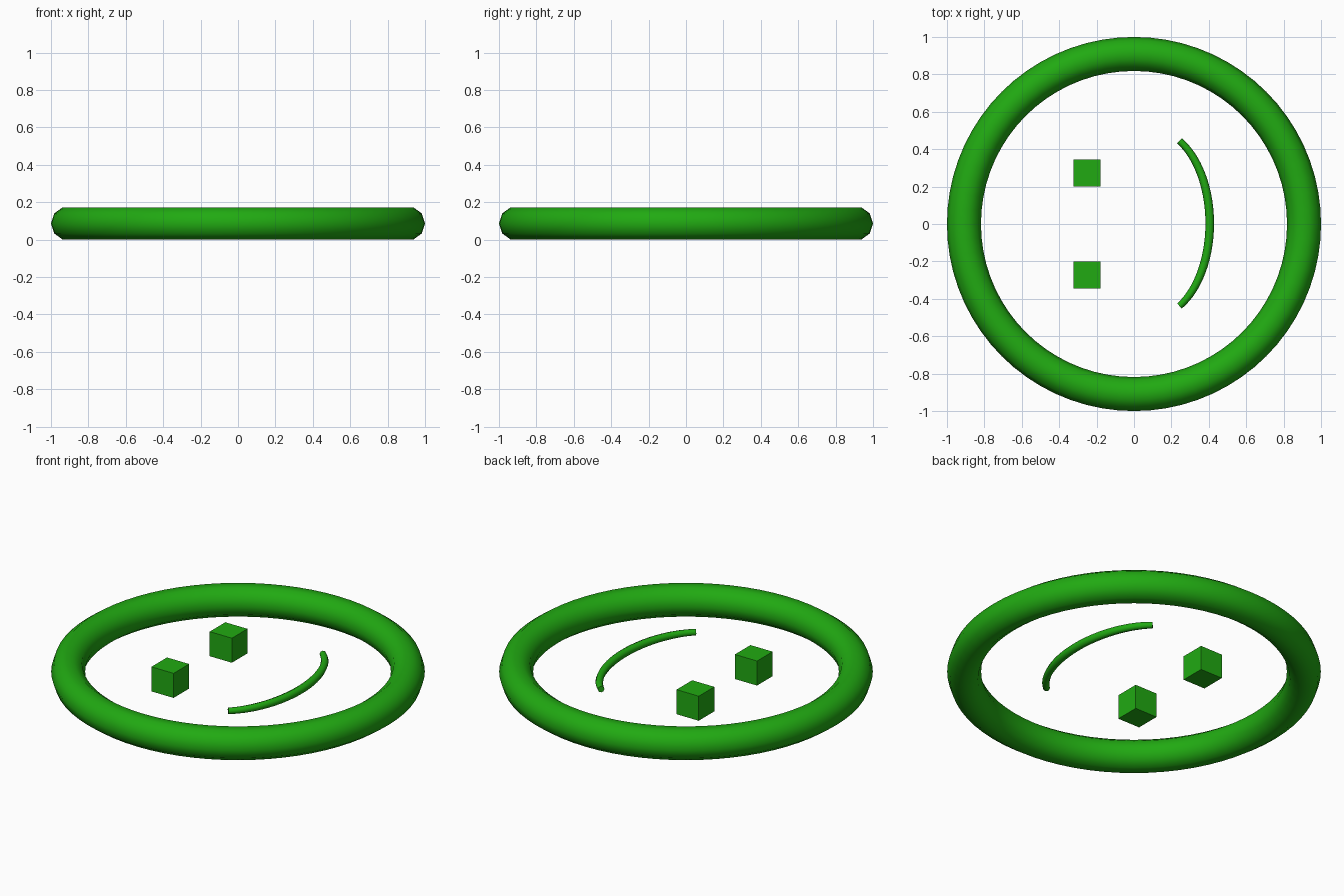
import bpy, math

if "Cube" in bpy.data.objects:
    bpy.data.objects.remove(bpy.data.objects["Cube"])

TUBE = 1 / 11                                # ring tube radius
RING = 10 / 11                               # ring centreline radius
MID_Z = TUBE * math.sin(math.radians(72))    # ten-sided tube rests on z = 0

green = bpy.data.materials.new("green")
green.diffuse_color = (0.015, 0.40, 0.006, 1)
green.use_nodes = True
green.node_tree.nodes["Principled BSDF"].inputs["Base Color"].default_value = green.diffuse_color


def finish(name, smooth=True):
    obj = bpy.context.object
    obj.name = name
    obj.data.materials.clear()
    obj.data.materials.append(green)
    if smooth:
        bpy.ops.object.shade_smooth_by_angle(angle=math.radians(50))
    return obj


# Face outline ring
bpy.ops.mesh.primitive_torus_add(major_radius=RING, minor_radius=TUBE,
                                 major_segments=72, minor_segments=10,
                                 location=(0, 0, MID_Z))
finish("face_ring")

# Two cube eyes
for side, y in (("left", -0.272), ("right", 0.272)):
    bpy.ops.mesh.primitive_cube_add(size=0.145, location=(-0.252, y, MID_Z))
    finish(f"{side}_eye", smooth=False)

# Smile: tube along an elliptical arc, slightly thinner at the ends
curve = bpy.data.curves.new("smile", "CURVE")
curve.dimensions = "3D"
curve.bevel_depth = 0.023
curve.bevel_resolution = 2
curve.use_fill_caps = True
path = curve.splines.new("POLY")
STEPS = 28
path.points.add(STEPS)
for i, p in enumerate(path.points):
    t = 2 * i / STEPS - 1
    a = math.radians(62) * t
    p.co = (0.1 + 0.305 * math.cos(a), 0.003 + 0.5 * math.sin(a), MID_Z, 1)
    p.radius = 1 - 0.2 * t * t
smile = bpy.data.objects.new("smile", curve)
bpy.context.collection.objects.link(smile)
bpy.ops.object.select_all(action="DESELECT")
smile.select_set(True)
bpy.context.view_layer.objects.active = smile
bpy.ops.object.convert(target="MESH")
finish("smile")
